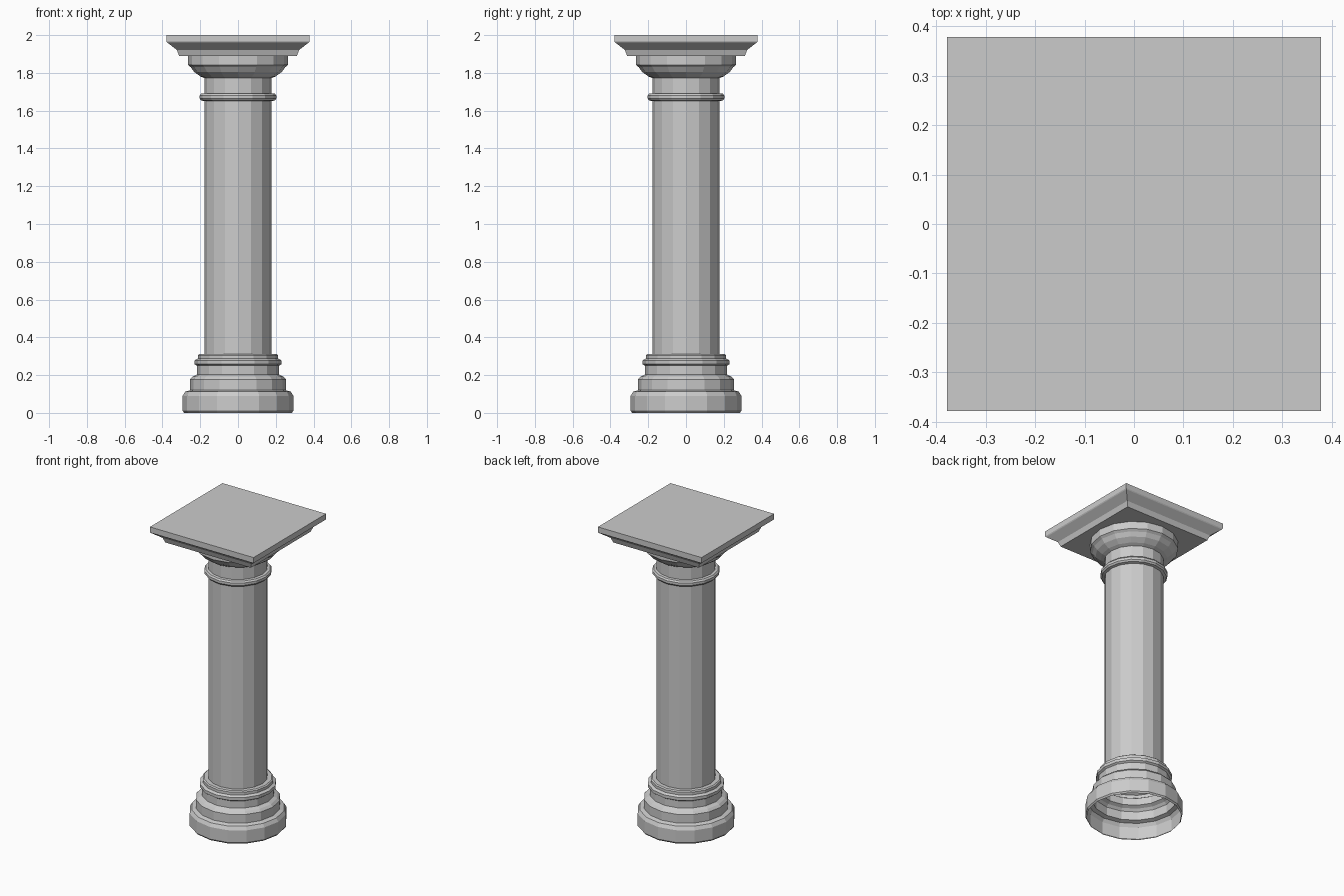
import bpy
import math

if "Cube" in bpy.data.objects:
    bpy.data.objects.remove(bpy.data.objects["Cube"], do_unlink=True)

stone = bpy.data.materials.new("grey_stone")
stone.use_nodes = True
GREY = (0.6, 0.6, 0.6, 1)
stone.diffuse_color = GREY
stone.node_tree.nodes["Principled BSDF"].inputs["Base Color"].default_value = GREY


def lathe(name, profile, sides=16, turn=0.0, scale=1.0, caps=False):
    """Sweep (radius, height) points round z into a faceted shell."""
    verts = [(r * scale * math.cos(turn + math.tau * i / sides),
              r * scale * math.sin(turn + math.tau * i / sides), z)
             for r, z in profile for i in range(sides)]
    faces = []
    for row in range(len(profile) - 1):
        for i in range(sides):
            j = (i + 1) % sides
            a, b = row * sides, (row + 1) * sides
            faces.append((a + i, a + j, b + j, b + i))
    if caps:
        faces.append(tuple(reversed(range(sides))))
        faces.append(tuple(range(len(verts) - sides, len(verts))))
    mesh = bpy.data.meshes.new(name)
    mesh.from_pydata(verts, [], faces)
    mesh.materials.append(stone)
    obj = bpy.data.objects.new(name, mesh)
    bpy.context.collection.objects.link(obj)
    return obj


# Stepped base, open and hollow underneath
lathe("base", [
    (0.285, 0), (0.293, 0.01), (0.293, 0.09), (0.28, 0.112), (0.254, 0.12),
    (0.254, 0.177), (0.24, 0.192), (0.218, 0.203), (0.218, 0.25),
    (0.23, 0.258), (0.23, 0.278), (0.213, 0.287), (0.213, 0.305),
    (0.205, 0.311), (0.178, 0.311)])

# Plain shaft
lathe("shaft", [(0.178, 0.311), (0.178, 1.772)])

# Rounded collar near the top of the shaft
lathe("collar", [
    (0.178, 1.65), (0.195, 1.654), (0.203, 1.664), (0.203, 1.68),
    (0.195, 1.69), (0.178, 1.692)])

# Flared capital
lathe("capital", [
    (0.178, 1.772), (0.2, 1.782), (0.232, 1.805), (0.25, 1.83),
    (0.265, 1.842), (0.265, 1.89)])

# Square slab with a moulded underside; half-widths become corner radii
lathe("top_slab", [
    (0.312, 1.89), (0.324, 1.922), (0.374, 1.96), (0.378, 1.966), (0.378, 2)],
    sides=4, turn=math.pi / 4, scale=math.sqrt(2), caps=True)
